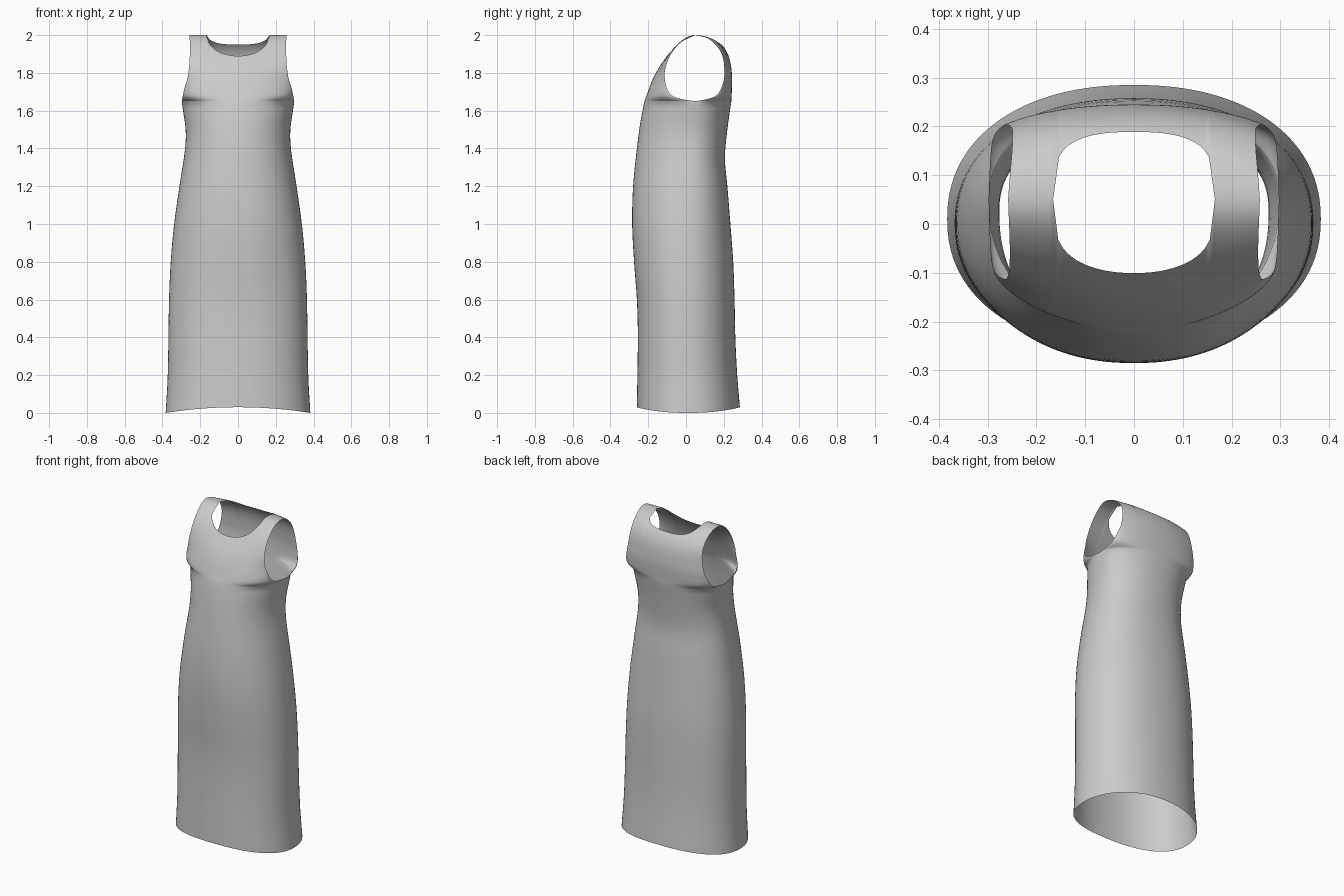
import bpy, bmesh, math

if "Cube" in bpy.data.objects:
    bpy.data.objects.remove(bpy.data.objects["Cube"])

Z_ARM = 1.65          # height where the armholes begin
COLS, LOW, UP = 36, 44, 40
N = 2.2               # roundness of the cross-section


def curve(pts, t):
    """Smooth interpolation through (t, value) points."""
    def slope(i):
        a, b = pts[max(i - 1, 0)], pts[min(i + 1, len(pts) - 1)]
        return (b[1] - a[1]) / (b[0] - a[0])
    i = 0
    while i < len(pts) - 2 and t > pts[i + 1][0]:
        i += 1
    (t0, a), (t1, b) = pts[i], pts[i + 1]
    h = t1 - t0
    u = min(max((t - t0) / h, 0), 1)
    return ((2*u**3 - 3*u*u + 1) * a + (u**3 - 2*u*u + u) * h * slope(i)
            + (3*u*u - 2*u**3) * b + (u**3 - u*u) * h * slope(i + 1))


# Skirt and waist profiles, by height
HALF_W = [(0, .383), (.2, .372), (.6, .365), (.8, .356), (1, .338), (1.2, .31),
          (1.4, .28), (1.5, .277), (1.6, .291), (1.65, .298)]
MID_Y = [(0, .01), (.8, .0), (1.4, .02), (1.65, .05)]

# Bodice profiles, by w (0 = underarm, 1 = shoulder line)
FRONT = dict(
    low=[(0, -.26), (.4, -.255), (.6, -.26), (.8, -.275), (1, -.285), (1.2, -.28),
         (1.4, -.26), (1.55, -.24), (1.65, -.22)],
    up=[(0, -.22), (.25, -.168), (.5, -.095), (.75, -.022), (1, .05)],
    edge_y=[(0, .05), (.02, -.02), (.05, -.07), (.12, -.1), (.25, -.113),
            (.35, -.107), (.5, -.08), (.75, -.015), (1, .05)],
    edge_x=[(0, .298), (.1, .287), (.25, .265), (.5, .255), (1, .258)],
    neck=(.11, 2.2))
BACK = dict(
    low=[(0, .285), (.2, .27), (.4, .261), (.6, .257), (.8, .25), (1, .235),
         (1.2, .219), (1.35, .206), (1.5, .219), (1.65, .24)],
    up=[(0, .24), (.25, .244), (.5, .222), (.75, .16), (1, .05)],
    edge_y=[(0, .05), (.02, .11), (.05, .155), (.12, .185), (.25, .203),
            (.5, .19), (.75, .13), (1, .05)],
    edge_x=[(0, .298), (.1, .287), (.25, .265), (.5, .249), (1, .258)],
    neck=(.05, 3))


def skirt_point(p, s, z):
    x = math.sin(s)
    mid = curve(MID_Y, z)
    y = mid + (curve(p['low'], z) - mid) * max(0, 1 - x**N) ** (1 / N)
    hem = .03 * (1 - x * x) * max(0, 1 - z / .5)     # hem rises front and back
    return curve(HALF_W, z) * x, y, z + hem


def bodice_point(p, s, t):
    x = math.sin(s)
    depth, power = p['neck']
    nx = min(1, x / math.sin(math.radians(40)))      # neckline ends at 40 degrees
    z_top = 2 - depth * max(0, 1 - nx**power) ** .5
    w_top = math.asin(min(1, (z_top - Z_ARM) / .35)) * 2 / math.pi
    w = t**1.5 * w_top
    edge = curve(p['edge_y'], w)
    e = 1 / N + (1 - 1 / N) * min(1, w / .3)
    y = edge + (curve(p['up'], w) - edge) * max(0, 1 - x**N) ** e
    return curve(p['edge_x'], w) * x, y, Z_ARM + .35 * math.sin(w * math.pi / 2)


def half_panel(bm, p):
    rows = []
    angles = [math.pi / 2 * i / COLS for i in range(COLS + 1)]
    for j in range(LOW):
        rows.append([bm.verts.new(skirt_point(p, s, Z_ARM * j / LOW)) for s in angles])
    for j in range(UP + 1):
        rows.append([bm.verts.new(bodice_point(p, s, j / UP)) for s in angles])
    for a, b in zip(rows, rows[1:]):
        for i in range(COLS):
            bm.faces.new((a[i], a[i + 1], b[i + 1], b[i]))


# Dress: front and back half panels sewn at side and shoulder, then mirrored
bm = bmesh.new()
half_panel(bm, FRONT)
half_panel(bm, BACK)
bmesh.ops.remove_doubles(bm, verts=bm.verts, dist=.0002)
bmesh.ops.recalc_face_normals(bm, faces=bm.faces)
f = min(bm.faces, key=lambda f: f.calc_center_median().y)
if f.normal.y > 0:
    bmesh.ops.reverse_faces(bm, faces=bm.faces)
mesh = bpy.data.meshes.new("dress")
bm.to_mesh(mesh)
bm.free()
dress = bpy.data.objects.new("dress", mesh)
bpy.context.collection.objects.link(dress)
mirror = dress.modifiers.new("mirror", 'MIRROR')
mirror.use_clip = True
mesh.polygons.foreach_set("use_smooth", [True] * len(mesh.polygons))
mesh.update()
